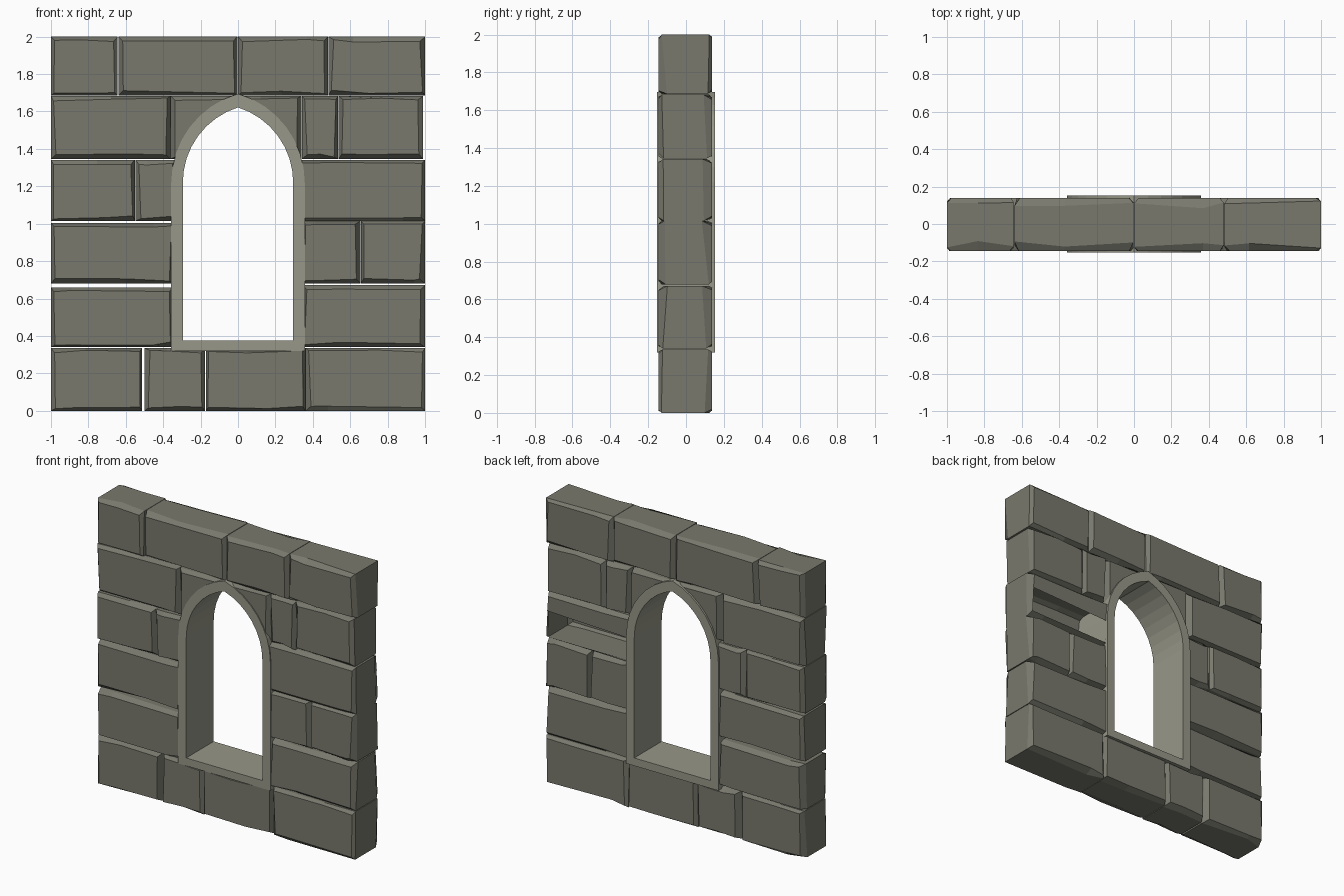
import bpy, math, random

if "Cube" in bpy.data.objects:
    bpy.data.objects.remove(bpy.data.objects["Cube"])

random.seed(7)
Y0, Y1 = -0.145, 0.138


def material(name, c):
    m = bpy.data.materials.new(name)
    m.diffuse_color = (*c, 1)
    m.use_nodes = True
    m.node_tree.nodes["Principled BSDF"].inputs["Base Color"].default_value = m.diffuse_color
    return m


STONE = material("dark_stone", (0.19, 0.19, 0.155))
TRIM = material("light_stone", (0.31, 0.31, 0.25))


def make(name, verts, faces, mat):
    me = bpy.data.meshes.new(name)
    me.from_pydata(verts, [], faces)
    me.update()
    me.materials.append(mat)
    ob = bpy.data.objects.new(name, me)
    bpy.context.collection.objects.link(ob)
    return ob


def stone(name, x0, x1, z0, z1, open_back=False):
    """Rough block: rings from front face to back face with uneven chamfers."""
    r = random.uniform
    w, h = x1 - x0, z1 - z0
    ft, fb = r(0.15, 0.85), r(0.15, 0.85)
    base = [(x0, z0), (x0 + w * fb, z0), (x1, z0),
            (x1, z1), (x0 + w * ft, z1), (x0, z1)]
    signs = [(1, 1), (0, 1), (-1, 1), (-1, -1), (0, -1), (1, -1)]

    def inset():
        return [(x + sx * r(0.012, 0.03), z + sz * r(0.01, 0.028))
                for (x, z), (sx, sz) in zip(base, signs)]

    v = [(x, Y0, z) for x, z in inset()]
    v += [(x, Y0 + r(0.015, 0.055), z) for x, z in base]
    v += [(x, Y1 - r(0.015, 0.055), z) for x, z in base]
    v += [(x, Y1, z) for x, z in inset()]
    f = [(0, 1, 2, 3, 4, 5)]
    for k in range(3):
        for i in range(6):
            j = (i + 1) % 6
            f.append((k * 6 + i, k * 6 + 6 + i, k * 6 + 6 + j, k * 6 + j))
    if open_back:
        # broken block: only the upper strip of the back face remains
        a, b = len(v), len(v) + 1
        v += [(x0 + 0.02, Y1, z0 + h * 0.55), (x1 - 0.02, Y1, z0 + h * 0.62)]
        f.append((23, 22, 21, b, a))
    else:
        f.append((23, 22, 21, 20, 19, 18))
    return make(name, v, f, STONE)


def arch(half, bottom, apex, spring=1.22, n=8):
    """Pointed arch outline, counter-clockwise seen from the front."""
    rise = apex - spring
    rad = (half * half + rise * rise) / (2 * half)
    end = math.asin(rise / rad)
    right = [(half - rad + rad * math.cos(end * i / n),
              spring + rad * math.sin(end * i / n)) for i in range(n)]
    return ([(-half, bottom), (half, bottom)] + right + [(0, apex)]
            + [(-x, z) for x, z in reversed(right)])


# Courses of stones: z range and x ranges
courses = [
    (0.0, 0.335, [(-1, -0.512), (-0.5, -0.177), (-0.172, 0.36), (0.362, 1)]),
    (0.34, 0.66, [(-1, -0.34), (0.34, 1)]),
    (0.68, 1.003, [(-1, -0.34), (0.34, 0.655), (0.657, 1)]),
    (1.015, 1.342, [(-1, -0.55), (-0.548, -0.33), (0.33, 1)]),
    (1.346, 1.682, [(-1, -0.362), (-0.36, 0.34), (0.342, 0.535), (0.537, 0.99)]),
    (1.686, 2.0, [(-1, -0.643), (-0.64, -0.004), (0, 0.48), (0.483, 1)]),
]
stones = {}
for ci, (za, zb, cols) in enumerate(courses):
    for si, (xa, xb) in enumerate(cols):
        # fill the joint beside the window frame on rows 2 and 3
        top = zb + 0.012 if ci in (1, 2) and xa > 0 else zb
        stones[ci, si] = stone(f"wall_stone_{ci + 1}_{si + 1}", xa, xb, za, top,
                               open_back=(ci == 3 and si == 2))

# Window frame: ring between inner and outer pointed arches
outer, inner = arch(0.357, 0.32, 1.695), arch(0.295, 0.375, 1.622)
n = len(outer)
v = [(x, y, z) for y in (-0.152, 0.152) for loop in (outer, inner) for x, z in loop]
f = []
for i in range(n):
    j = (i + 1) % n
    of, jf, nf, mf = i, j, n + i, n + j
    ob_, jb, nb, mb = (k + 2 * n for k in (of, jf, nf, mf))
    f += [(of, jf, mf, nf), (ob_, nb, mb, jb), (of, ob_, jb, jf), (nf, mf, mb, nb)]
make("window_frame", v, f, TRIM)

# Cutter that opens the stone behind the arch
mid = arch(0.326, 0.35, 1.66)
v = [(x, y, z) for y in (-0.3, 0.3) for x, z in mid]
f = [tuple(range(n)), tuple(range(2 * n - 1, n - 1, -1))]
f += [(i, i + n, (i + 1) % n + n, (i + 1) % n) for i in range(n)]
cutter = make("arch_cutter", v, f, STONE)
cutter.hide_render = True
cutter.display_type = 'WIRE'
mod = stones[4, 1].modifiers.new("arch_opening", 'BOOLEAN')
mod.object = cutter
mod.operation = 'DIFFERENCE'
mod.solver = 'EXACT'
